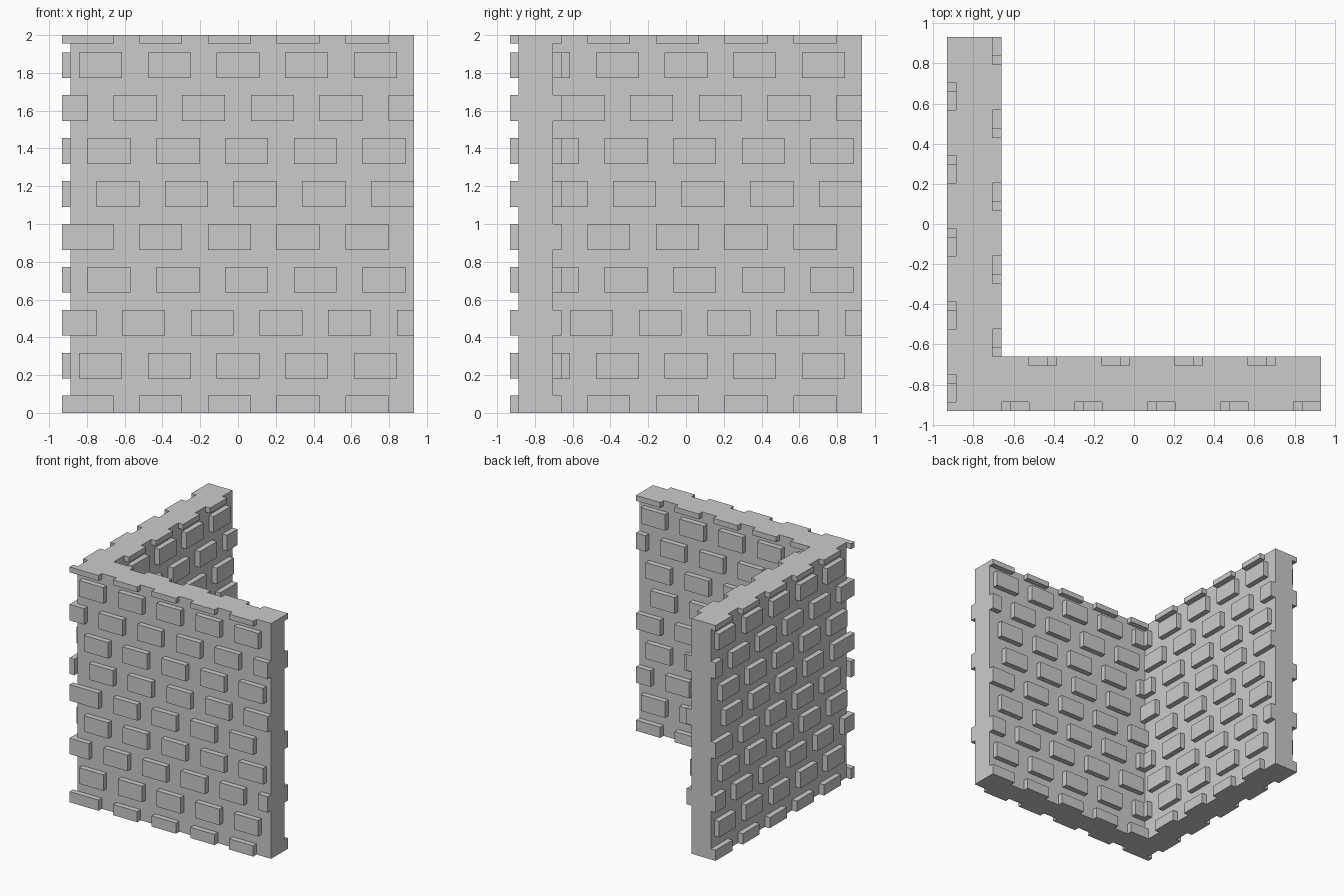
import bpy, bmesh
from mathutils import Vector

if "Cube" in bpy.data.objects:
    bpy.data.objects.remove(bpy.data.objects["Cube"])

U = 1 / 22            # module: every size is a whole number of these
N, H = 41, 44         # wall length and height in modules
PITCH, BRICK = 8, 5   # brick spacing and length

# brick courses: (z bottom, z top, start offset of the first brick)
OFFSETS = [1, 2, -1, 3, 1, 4, 3, -2, 2]
COURSES = [(max(0, 5 * i - 1), 5 * i + 2, s) for i, s in enumerate(OFFSETS)]
COURSES.append((43, 44, 1))


def world(x, y, z):
    return Vector(((x - N / 2) * U, (y - N / 2) * U, z * U))


def finish(name, bm):
    bmesh.ops.recalc_face_normals(bm, faces=bm.faces)
    me = bpy.data.meshes.new(name)
    bm.to_mesh(me)
    bm.free()
    bpy.context.collection.objects.link(bpy.data.objects.new(name, me))


def add_box(bm, lo, hi):
    a, b = world(*lo), world(*hi)
    verts = bmesh.ops.create_cube(bm, size=1)['verts']
    for v in verts:
        v.co = Vector([(a[i] + b[i]) / 2 + v.co[i] * (b[i] - a[i]) for i in range(3)])


# L-shaped wall core
bm = bmesh.new()
profile = [(1, 1), (N, 1), (N, 5), (5, 5), (5, N), (1, N)]
face = bm.faces.new([bm.verts.new(world(x, y, 0)) for x, y in profile])
top = bmesh.ops.extrude_face_region(bm, geom=[face])['geom']
bmesh.ops.translate(bm, vec=(0, 0, H * U),
                    verts=[v for v in top if isinstance(v, bmesh.types.BMVert)])
finish("wall_core", bm)


# Raised bricks on one wall face; mirrored faces run the courses the other way
def brick_face(name, depth, along_x, mirrored, first):
    bm = bmesh.new()
    for z0, z1, s in COURSES:
        start = (5 - s if mirrored else s) % PITCH - PITCH
        for t in range(start, N, PITCH):
            t0, t1 = max(t, first), min(t + BRICK, N)
            if t1 <= t0:
                continue
            if along_x:
                add_box(bm, (t0, depth, z0), (t1, depth + 1, z1))
            else:
                add_box(bm, (depth, t0, z0), (depth + 1, t1, z1))
    finish(name, bm)


brick_face("front_outer_bricks", 0, True, False, 0)
brick_face("front_inner_bricks", 5, True, True, 5)
brick_face("side_outer_bricks", 0, False, True, 0)
brick_face("side_inner_bricks", 5, False, False, 5)
